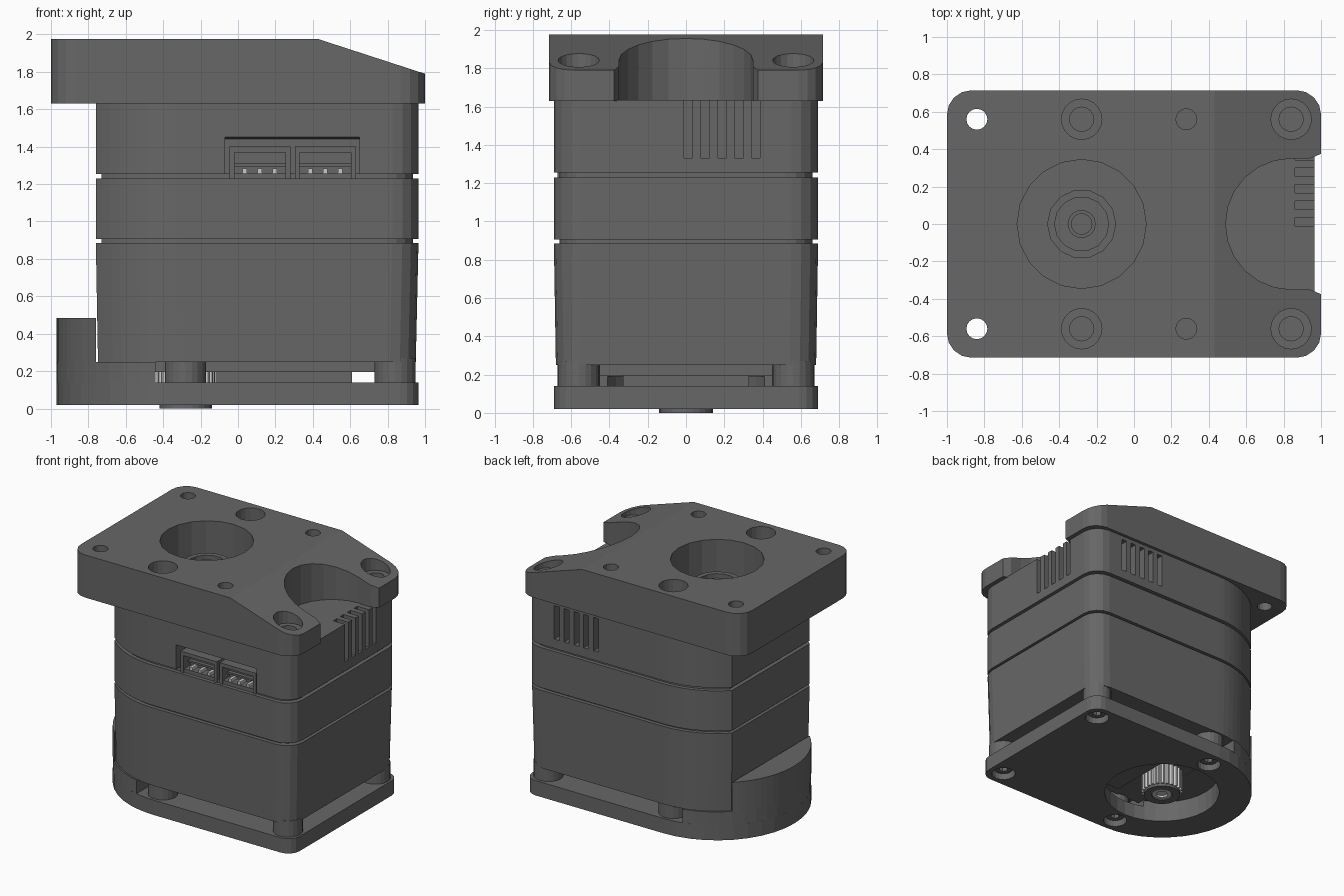
import bpy, bmesh, math
from math import cos, sin, pi, acos

if "Cube" in bpy.data.objects:
    bpy.data.objects.remove(bpy.data.objects["Cube"])

def material(name, value):
    m = bpy.data.materials.new(name)
    m.use_nodes = True
    color = (value, value, value, 1)
    m.diffuse_color = color
    m.node_tree.nodes["Principled BSDF"].inputs["Base Color"].default_value = color
    return m

GREY = material("dark grey plastic", 0.135)
METAL = material("bright metal", 0.6)
AX = -0.28          # output axis in x
SCREWS = [(x, y) for x in (AX, 0.84) for y in (-0.56, 0.56)]

def prism(name, pts, z0, z1, mat=GREY, taper=1.0):
    """Extrude a plan outline from z0 to z1; taper scales the lower end."""
    bm = bmesh.new()
    low = [bm.verts.new((x * taper, y * taper, z0)) for x, y in pts]
    top = [bm.verts.new((x, y, z1)) for x, y in pts]
    bm.faces.new(low[::-1])
    bm.faces.new(top)
    n = len(pts)
    for i in range(n):
        j = (i + 1) % n
        bm.faces.new((low[i], low[j], top[j], top[i]))
    bmesh.ops.recalc_face_normals(bm, faces=bm.faces)
    me = bpy.data.meshes.new(name)
    bm.to_mesh(me)
    bm.free()
    ob = bpy.data.objects.new(name, me)
    bpy.context.collection.objects.link(ob)
    me.materials.append(mat)
    return ob

def arc(cx, cy, r, a0, a1, n):
    return [(cx + r * cos(a0 + (a1 - a0) * i / n), cy + r * sin(a0 + (a1 - a0) * i / n))
            for i in range(n + 1)]

def disc(name, x, y, r, z0, z1, n=20, mat=GREY):
    return prism(name, arc(x, y, r, 0, 2 * pi, n)[:-1], z0, z1, mat)

def box(name, x0, x1, y0, y1, z0, z1, mat=GREY):
    return prism(name, [(x0, y0), (x1, y0), (x1, y1), (x0, y1)], z0, z1, mat)

def cut(ob, *cutters):
    bpy.context.view_layer.objects.active = ob
    for c in cutters:
        c.hide_render = True
        mod = ob.modifiers.new("cut", "BOOLEAN")
        mod.operation, mod.solver, mod.object = "DIFFERENCE", "EXACT", c
        bpy.ops.object.modifier_apply(modifier=mod.name)
        bpy.data.objects.remove(c)

def outline(left, inset=0.0, r=0.14):
    """Round-ended plan, clipped flat at x = left, rounded corners at +x."""
    R, xr = 0.69 - inset, 0.965 - inset
    a = acos(max(-1, (left + inset - AX) / R))
    pts = arc(xr - r, -R + r, r, -pi / 2, 0, 4) + arc(xr - r, R - r, r, 0, pi / 2, 4)
    pts += arc(AX, 0, R, pi / 2, a, 10)
    low = arc(AX, 0, R, 2 * pi - a, 3 * pi / 2, 10)
    return pts + (low[1:] if a > pi - 0.001 else low)

def segment(right, R=0.69):
    """Part of the round end lying left of x = right."""
    a = acos((right - AX) / R)
    return arc(AX, 0, R, a, 2 * pi - a, 20)

# Body: three housings with recessed seams
lower = prism("lower_housing", outline(-0.76), 0.25, 0.885, taper=0.985)
prism("lower_seam", outline(-0.76, 0.03), 0.88, 0.91)
prism("middle_housing", outline(-0.76), 0.905, 1.23)
prism("upper_seam", outline(-0.76, 0.03), 1.225, 1.26)
upper = prism("upper_housing", outline(-0.76), 1.255, 1.635)

# Cooling slots on the right and back faces
for i in range(5):
    y, x = -0.01 + 0.088 * i, 0.30 + 0.088 * i
    cut(upper, box("slot", 0.86, 1.1, y, y + 0.045, 1.33, 1.7),
        box("slot", x, x + 0.045, 0.6, 0.8, 1.33, 1.6))

# Socket recess, with a sloping sill
recess = box("recess", -0.07, 0.65, -0.8, -0.56, 1.14, 1.46)
for v in recess.data.vertices:
    if v.co.y > -0.6 and v.co.z < 1.2:
        v.co.z += 0.06
    elif v.co.y > -0.6:
        v.co.z -= 0.02
cut(upper, recess)
for k, x in enumerate((-0.045, 0.305)):
    socket = box(f"socket_{k + 1}", x, x + 0.325, -0.67, -0.55, 1.18, 1.40)
    cut(socket, box("opening", x + 0.025, x + 0.3, -0.8, -0.58, 1.22, 1.37))
    box(f"socket_key_{k + 1}", x + 0.025, x + 0.3, -0.61, -0.57, 1.295, 1.31)
    for p in range(3):
        px = x + 0.082 + p * 0.08
        box(f"pin_{k + 1}_{p + 1}", px - 0.012, px + 0.012, -0.655, -0.57, 1.26, 1.284, METAL)

# Top bracket: rounded slab
r = 0.13
slab = []
for cx, cy, a in ((1, -1, -pi / 2), (1, 1, 0), (-1, 1, pi / 2), (-1, -1, pi)):
    slab += arc(cx * (1 - r), cy * (0.715 - r), r, a, a + pi / 2, 4)
bracket = prism("top_bracket", slab, 1.63, 1.975)

# Slope towards the right end
wedge = box("wedge", 0.43, 1.1, -1, 1, 1.975, 2.2)
for v in wedge.data.vertices:
    if v.co.x > 1 and v.co.z < 2:
        v.co.z = 1.757
cut(bracket, wedge)

# Scooped notch, main bore and bolt holes
notch = [(1.1, -0.42), (1.0, -0.375), (0.94, -0.35)] \
    + arc(0.84, 0, 0.35, 3 * pi / 2, pi / 2, 12) + [(0.94, 0.35), (1.0, 0.375), (1.1, 0.42)]
cut(bracket, prism("notch", notch, 1.5, 2.1),
    disc("bore", AX, 0, 0.345, 1.68, 2.1))
for y in (-0.56, 0.56):
    cut(bracket, disc("through_hole", -0.84, y, 0.056, 1.5, 2.1, 16),
        disc("small_hole", 0.28, y, 0.056, 1.72, 2.1, 16))
for x, y in SCREWS:
    seat = 1.84 if x < 0 else 1.77
    cut(bracket, disc("counterbore", x, y, 0.108, seat, 2.1),
        disc("screw_hole", x, y, 0.065, 1.68, 2.1, 16))

# Output hub inside the bore
hub = disc("output_hub", AX, 0, 0.185, 1.67, 1.79, 14)
cut(hub, disc("hub_dish", AX, 0, 0.145, 1.75, 2, 14))
boss = disc("hub_boss", AX, 0, 0.075, 1.74, 1.79, 14)
cut(boss, disc("boss_hole", AX, 0, 0.055, 1.76, 2, 14))

# Base plate with gear opening and screw pockets
base = prism("base_plate", outline(-0.97, r=0.1), 0.02, 0.14)
cut(base, disc("gear_opening", AX, 0, 0.44, -0.1, 0.3, 32))
rim = prism("base_rim", segment(-0.44), 0.139, 0.25)
cut(rim, disc("rim_opening", AX, 0, 0.44, 0, 0.19, 32))
prism("end_guard", segment(-0.76), 0.24, 0.485)
for i, (x, y) in enumerate(SCREWS):
    foot = disc(f"standoff_{i + 1}", x, y, 0.11, 0.13, 0.27)
    pocket = (x, y, 0.09, -0.1, 0.1)
    cut(base, disc("pocket", *pocket))
    screw = disc(f"screw_{i + 1}", x, y, 0.07, 0.06, 0.12, 16)
    cut(screw, disc("drive", x, y, 0.035, 0, 0.09, 6))

# Underside of the motor above the gap
box("motor_floor", -0.44, 0.79, -0.47, 0.47, 0.195, 0.26)
box("motor_block", -0.12, 0.61, -0.33, 0.33, 0.139, 0.2)

# Toothed drive pinion with end cap
teeth = []
for i in range(24):
    for f, rad in ((0, 0.138), (0.3, 0.157), (0.6, 0.157), (0.9, 0.138)):
        a = 2 * pi * (i + f) / 24
        teeth.append((AX + rad * cos(a), rad * sin(a)))
prism("drive_pinion", teeth, 0.02, 0.25, METAL)
cap = disc("pinion_cap", AX, 0, 0.14, 0, 0.021, 24)
cut(cap, disc("cap_hole", AX, 0, 0.08, -0.1, 0.1, 16))
tip = disc("shaft_tip", AX, 0, 0.075, 0.004, 0.03, 16, METAL)
cut(tip, disc("tip_hole", AX, 0, 0.045, -0.1, 0.02, 16))
